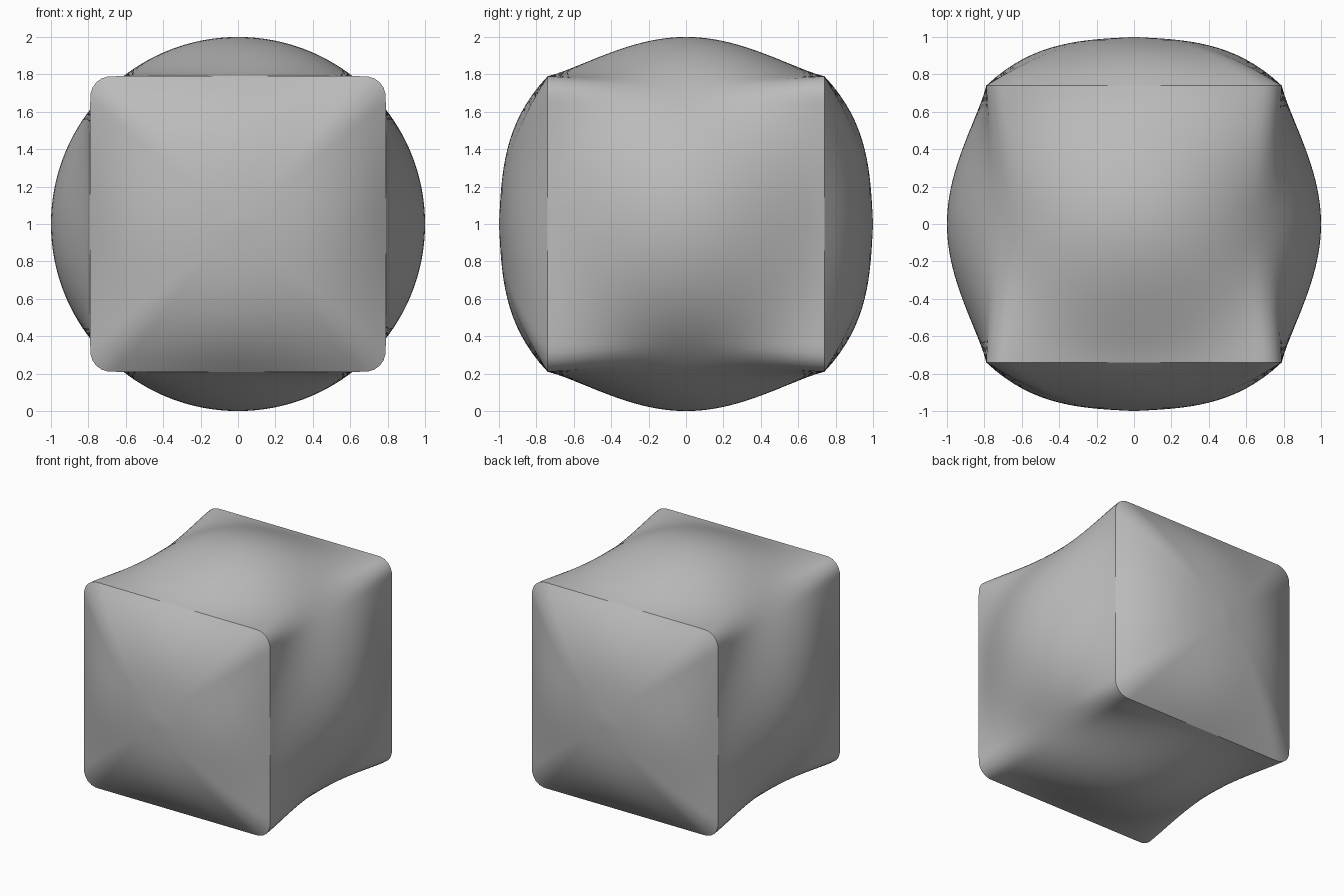
import bpy
import bmesh
import math

cube = bpy.data.objects.get("Cube")
if cube:
    bpy.data.objects.remove(cube, do_unlink=True)

SEGMENTS = 192      # points around each section
HALF = 0.79         # half width of the square end
CORNER = 0.11       # corner radius of the square end
RIM = 0.74          # distance of the square rim from the centre
BULGE = 1.0 - RIM   # height of the end domes


def square_radius(angle):
    """Distance from the axis to the rounded square."""
    a = angle % (math.pi / 2)
    a = min(a, math.pi / 2 - a)
    r = HALF / math.cos(a)
    c = HALF - CORNER
    if r * math.sin(a) > c:
        d = c * (math.cos(a) + math.sin(a))
        r = d + math.sqrt(d * d - 2 * c * c + CORNER ** 2)
    return r


def section(bm, y, scale, round_radius, roundness):
    """Ring that blends the rounded square with a circle."""
    ring = []
    for i in range(SEGMENTS):
        a = 2 * math.pi * i / SEGMENTS
        r = square_radius(a) * (1 - roundness) + round_radius * roundness
        ring.append(bm.verts.new((scale * r * math.cos(a), y,
                                  1 + scale * r * math.sin(a))))
    return ring


def dome_y(s):
    return RIM + BULGE * (0.85 * (1 - s ** 3.2) + 0.15 * (1 - s))


# Body: domed square ends joined by sides that swell to a circle
bm = bmesh.new()
steps = [i / 16 for i in range(1, 17)]
rings = [section(bm, -dome_y(s), s, HALF, 1 - s * s) for s in steps]
for i in range(1, 32):
    t = i / 16 - 1
    swell = math.cos(math.pi / 2 * t) ** 1.2
    rings.append(section(bm, t * RIM, 1, 1.0, swell))
rings += [section(bm, dome_y(s), s, HALF, 1 - s * s) for s in reversed(steps)]

for lower, upper in zip(rings, rings[1:]):
    for i in range(SEGMENTS):
        j = (i + 1) % SEGMENTS
        bm.faces.new((lower[i], lower[j], upper[j], upper[i]))
for ring, y in ((rings[0], -1), (rings[-1], 1)):
    tip = bm.verts.new((0, y, 1))
    for i in range(SEGMENTS):
        bm.faces.new((tip, ring[i], ring[(i + 1) % SEGMENTS]))
bmesh.ops.recalc_face_normals(bm, faces=bm.faces)

mesh = bpy.data.meshes.new("puffed_cube")
bm.to_mesh(mesh)
bm.free()
body = bpy.data.objects.new("puffed_cube", mesh)
bpy.context.collection.objects.link(body)

# Plain grey finish
grey = bpy.data.materials.new("grey")
grey.use_nodes = True
colour = (0.5, 0.5, 0.5, 1)
grey.diffuse_color = colour
for node in grey.node_tree.nodes:
    if node.type == 'BSDF_PRINCIPLED':
        node.inputs["Base Color"].default_value = colour
mesh.materials.append(grey)

# Soft shading with a crisp rim
bpy.ops.object.select_all(action='DESELECT')
body.select_set(True)
bpy.context.view_layer.objects.active = body
bpy.ops.object.shade_smooth_by_angle(angle=math.radians(25))
